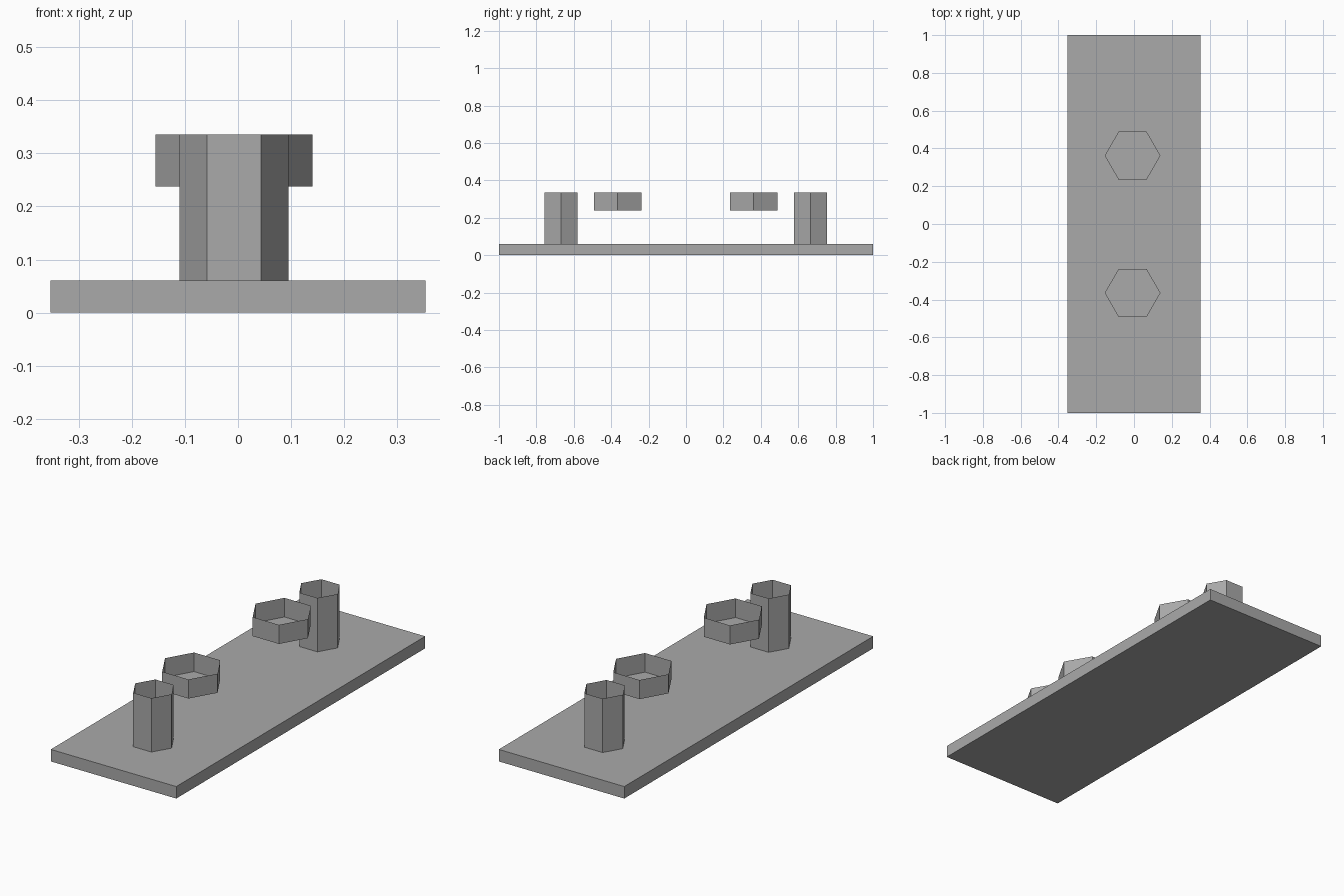
import bpy
import bmesh
from math import pi, cos, sin

cube = bpy.data.objects.get("Cube")
if cube:
    bpy.data.objects.remove(cube, do_unlink=True)

# Single grey finish
GREY = (0.4, 0.4, 0.4, 1.0)
grey = bpy.data.materials.new("grey")
grey.use_nodes = True
grey.diffuse_color = GREY
grey.node_tree.nodes["Principled BSDF"].inputs["Base Color"].default_value = GREY

PLATE_TOP = 0.061
RIM = 0.335
CENTRE_X = -0.0075


def add_prism(name, outline, bottom, top, open_top=False):
    """Extrude a flat outline upwards; an open top leaves a thin-walled cup."""
    bm = bmesh.new()
    base = bm.faces.new([bm.verts.new((x, y, bottom)) for x, y in outline])
    result = bmesh.ops.extrude_face_region(bm, geom=[base], use_keep_orig=True)
    raised = [g for g in result["geom"] if isinstance(g, bmesh.types.BMVert)]
    bmesh.ops.translate(bm, verts=raised, vec=(0, 0, top - bottom))
    bmesh.ops.recalc_face_normals(bm, faces=bm.faces)
    if open_top:
        lids = [f for f in bm.faces if all(v in raised for v in f.verts)]
        bmesh.ops.delete(bm, geom=lids, context="FACES_ONLY")
    mesh = bpy.data.meshes.new(name)
    bm.to_mesh(mesh)
    bm.free()
    mesh.materials.append(grey)
    obj = bpy.data.objects.new(name, mesh)
    bpy.context.collection.objects.link(obj)
    return obj


def hexagon(y, radius):
    return [(CENTRE_X + radius * cos(i * pi / 3), y + radius * sin(i * pi / 3))
            for i in range(6)]


# Flat base plate
add_prism("base_plate", [(-0.353, -1), (0.353, -1), (0.353, 1), (-0.353, 1)],
          0, PLATE_TOP)

# Tall hexagonal posts near the ends, shallow hexagonal cups further in
for end, post_y, cup_y in (("front", -0.669, -0.365), ("back", 0.665, 0.362)):
    add_prism(end + "_post", hexagon(post_y, 0.1025), PLATE_TOP, RIM, open_top=True)
    add_prism(end + "_cup", hexagon(cup_y, 0.1475), 0.238, RIM, open_top=True)
